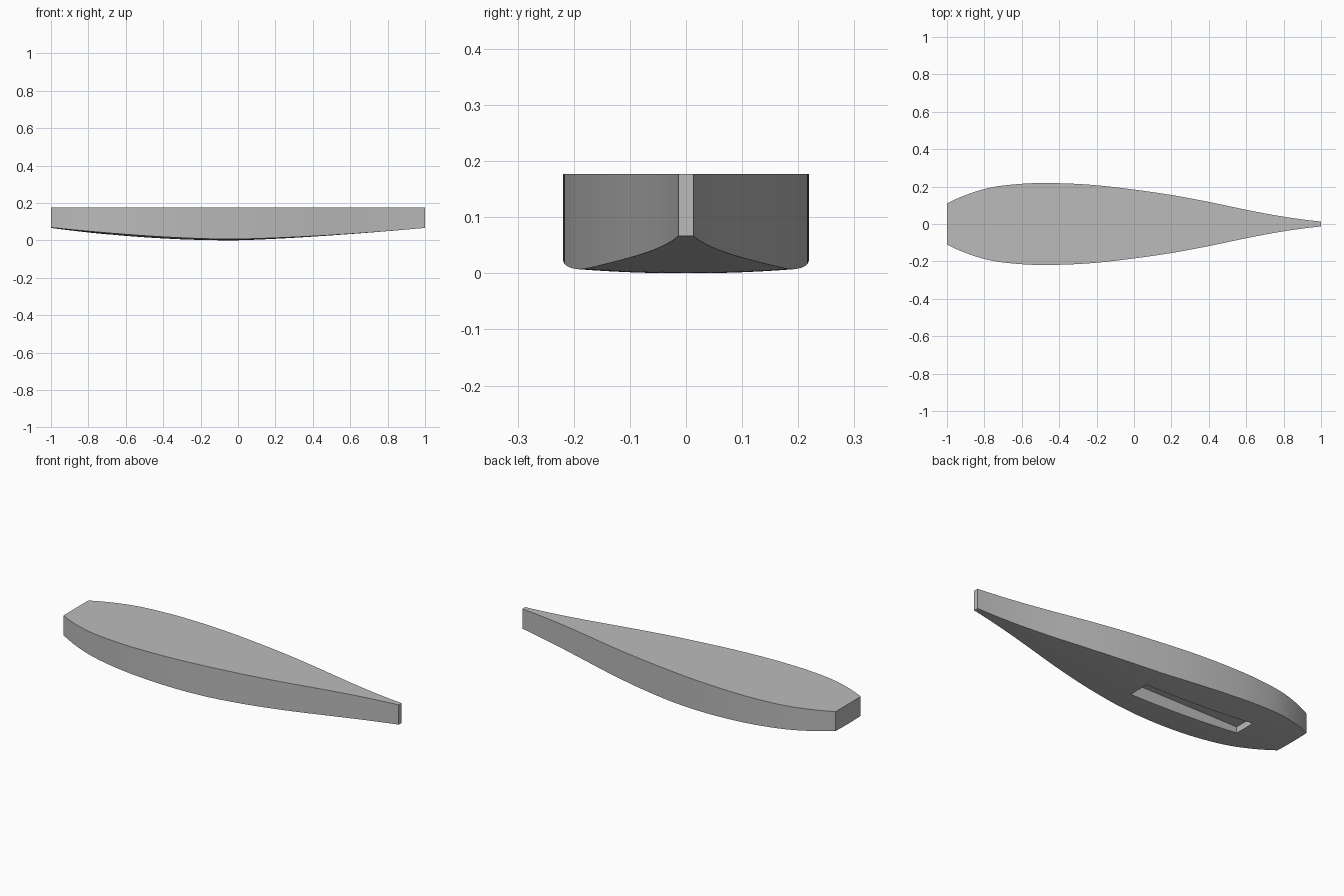
import bpy, bmesh

cube = bpy.data.objects.get("Cube")
if cube:
    bpy.data.objects.remove(cube, do_unlink=True)

STATIONS, ACROSS = 80, 12
DECK = 0.177

# Half widths at even steps from stern to bow, with one guide value past each end
WIDTHS = [-0.02, 0.11, 0.187, 0.215, 0.218, 0.207, 0.184, 0.155, 0.118, 0.076, 0.039, 0.013, 0.0]


def half_width(x):
    """Smooth spline through the half widths."""
    t = (x + 1) * 5
    i = min(int(t), 9)
    f = t - i
    a, b, c, d = WIDTHS[i:i + 4]
    return b + f / 2 * (c - a + f * (2 * a - 5 * b + 4 * c - d + f * (3 * (b - c) + d - a)))


def bottom(x, y):
    """Rockered underside with a slight crosswise camber."""
    s = x + 0.05
    rocker = 0.067 * (s / 1.05) ** 1.4 if s > 0 else 0.067 * (-s / 0.95) ** 1.9
    return rocker + 0.2 * y * y


def grey_material():
    mat = bpy.data.materials.new("plain grey")
    mat.use_nodes = True
    colour = (0.5, 0.5, 0.5, 1)
    mat.diffuse_color = colour
    mat.node_tree.nodes["Principled BSDF"].inputs["Base Color"].default_value = colour
    return mat


def make_object(name, bm):
    bmesh.ops.recalc_face_normals(bm, faces=bm.faces)
    mesh = bpy.data.meshes.new(name)
    bm.to_mesh(mesh)
    bm.free()
    obj = bpy.data.objects.new(name, mesh)
    bpy.context.collection.objects.link(obj)
    return obj


# Hull: closed cross-sections lofted from stern to bow
bm = bmesh.new()
rings = []
for i in range(STATIONS + 1):
    x = -1 + 2 * i / STATIONS
    w = half_width(x)
    ys = [w * (2 * j / ACROSS - 1) for j in range(ACROSS + 1)]
    ring = [bm.verts.new((x, y, bottom(x, y))) for y in ys]
    ring += [bm.verts.new((x, w, DECK)), bm.verts.new((x, -w, DECK))]
    rings.append(ring)
for a, b in zip(rings, rings[1:]):
    for j in range(len(a)):
        k = (j + 1) % len(a)
        bm.faces.new((a[j], a[k], b[k], b[j]))
bm.faces.new(rings[0])
bm.faces.new(rings[-1])
hull = make_object("hull", bm)
hull.data.materials.append(grey_material())

# Slot: long rectangular recess cut into the underside
bm = bmesh.new()
bmesh.ops.create_cube(bm, size=1)
bmesh.ops.scale(bm, vec=(0.67, 0.12, 0.167), verts=bm.verts)
bmesh.ops.translate(bm, vec=(-0.365, 0, -0.0165), verts=bm.verts)
cutter = make_object("slot_cutter", bm)
cutter.hide_render = True

cut = hull.modifiers.new("slot", 'BOOLEAN')
cut.operation = 'DIFFERENCE'
cut.solver = 'EXACT'
cut.object = cutter
bpy.ops.object.select_all(action='DESELECT')
hull.select_set(True)
bpy.context.view_layer.objects.active = hull
bpy.ops.object.modifier_apply(modifier=cut.name)
bpy.data.objects.remove(cutter, do_unlink=True)

bpy.ops.object.shade_smooth_by_angle(angle=0.5)
